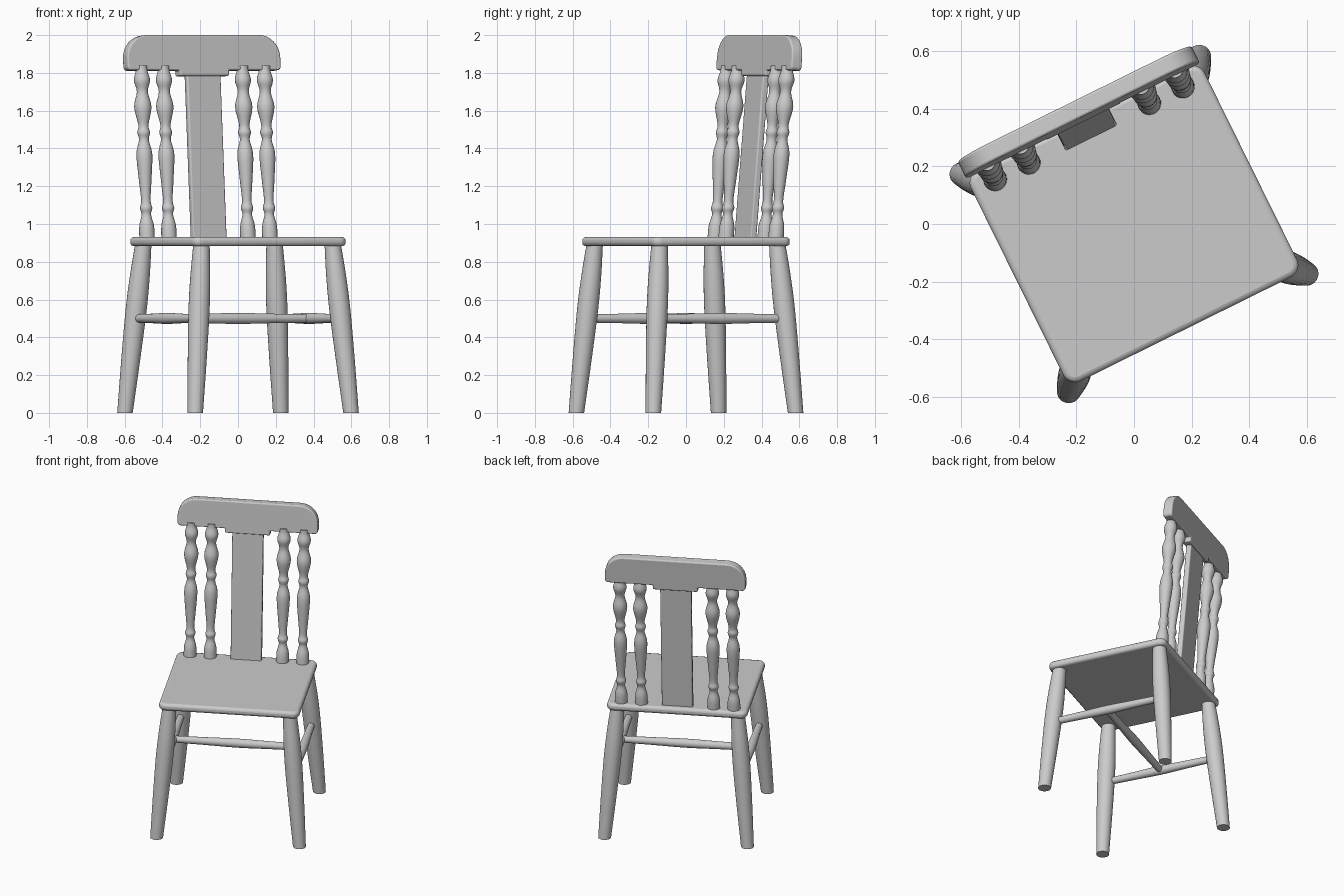
import bpy, bmesh, math
from mathutils import Vector, Matrix

if "Cube" in bpy.data.objects:
    bpy.data.objects.remove(bpy.data.objects["Cube"])

TURN = Matrix.Rotation(math.radians(26.3), 4, 'Z')   # the whole chair is turned
LEAN = math.atan(0.085)                              # backrest lean


def finish(name, bm, matrix=Matrix(), bevel=0):
    bmesh.ops.recalc_face_normals(bm, faces=bm.faces)
    me = bpy.data.meshes.new(name)
    bm.to_mesh(me)
    bm.free()
    ob = bpy.data.objects.new(name, me)
    bpy.context.collection.objects.link(ob)
    ob.matrix_world = TURN @ matrix
    if bevel:
        mod = ob.modifiers.new("rounded_edges", 'BEVEL')
        mod.width, mod.segments = bevel, 3
        mod.limit_method, mod.angle_limit = 'ANGLE', math.radians(40)
    bpy.ops.object.select_all(action='DESELECT')
    ob.select_set(True)
    bpy.context.view_layer.objects.active = ob
    bpy.ops.object.shade_smooth_by_angle(angle=math.radians(35))
    return ob


def smooth_profile(pts, steps=4):
    # Catmull-Rom through (position, radius) points
    p = [Vector(q) for q in [pts[0], *pts, pts[-1]]]
    out = []
    for a, b, c, d in zip(p, p[1:], p[2:], p[3:]):
        for k in range(steps):
            t = k / steps
            out.append(0.5 * (2 * b + (c - a) * t + (2 * a - 5 * b + 4 * c - d) * t * t
                              + (3 * b - a - 3 * c + d) * t ** 3))
    return out + [p[-1]]


def turned(name, start, end, profile, sides=24):
    # lathe-turned bar; end cuts are square to the dominant axis
    start, end = Vector(start), Vector(end)
    span = end - start
    axis = max(range(3), key=lambda i: abs(span[i]))
    bm = bmesh.new()
    rings = []
    for t, r in smooth_profile(profile):
        ring = []
        for k in range(sides):
            a = 2 * math.pi * k / sides
            off = Vector((0, 0, 0))
            off[(axis + 1) % 3] = r * math.cos(a)
            off[(axis + 2) % 3] = r * math.sin(a)
            ring.append(bm.verts.new(start + span * t + off))
        rings.append(ring)
    for lo, hi in zip(rings, rings[1:]):
        for k in range(sides):
            j = (k + 1) % sides
            bm.faces.new((lo[k], lo[j], hi[j], hi[k]))
    bm.faces.new(rings[0])
    bm.faces.new(rings[-1])
    return finish(name, bm)


def rounded_outline(corners, seg=8):
    # polygon of (x, y, corner radius), right-angled corners
    out = []
    n = len(corners)
    for i, (x, y, r) in enumerate(corners):
        p = Vector((x, y))
        if r == 0:
            out.append(p)
            continue
        d0 = (Vector(corners[i - 1][:2]) - p).normalized() * r
        d1 = (Vector(corners[(i + 1) % n][:2]) - p).normalized() * r
        for k in range(seg + 1):
            a = math.pi / 2 * k / seg
            out.append(p + d0 * (1 - math.sin(a)) + d1 * (1 - math.cos(a)))
    return out


def slab(name, outline, thickness, matrix, bevel):
    # extrude an outline symmetrically about its own plane
    bm = bmesh.new()
    face = bm.faces.new([bm.verts.new((p.x, p.y, -thickness / 2)) for p in outline])
    ext = bmesh.ops.extrude_face_region(bm, geom=[face])
    vs = [g for g in ext["geom"] if isinstance(g, bmesh.types.BMVert)]
    bmesh.ops.translate(bm, verts=vs, vec=(0, 0, thickness))
    return finish(name, bm, matrix, bevel)


def rect(w, h, r):
    return rounded_outline([(-w, -h, r), (w, -h, r), (w, h, r), (-w, h, r)])


# Seat
slab("seat", rect(0.452, 0.406, 0.045), 0.048, Matrix.Translation((0, 0, 0.907)), 0.018)

# Legs and side stretchers
LEG = [(0, 0.041), (0.3, 0.05), (0.6, 0.056), (0.8, 0.053), (1, 0.043)]
BAR = [(0, 0.022), (0.25, 0.025), (0.5, 0.029), (0.75, 0.025), (1, 0.022)]
for sx, side in ((-1, "left"), (1, "right")):
    for sy, end in ((-1, "front"), (1, "back")):
        turned(f"{end}_leg_{side}", (sx * 0.46, sy * 0.42, 0),
               (sx * 0.387, sy * 0.347, 0.9), LEG)
    turned(f"side_stretcher_{side}", (sx * 0.42, -0.37, 0.5), (sx * 0.42, 0.37, 0.5), BAR)
turned("cross_stretcher", (-0.415, 0, 0.5), (0.415, 0, 0.5), BAR)

# Turned back spindles, profile given as (height, radius)
Z0, Z1 = 0.91, 1.84
SPINDLE = [(0.91, 0.041), (0.99, 0.039), (1.05, 0.025), (1.085, 0.033), (1.125, 0.025),
           (1.24, 0.034), (1.37, 0.042), (1.445, 0.026), (1.485, 0.034), (1.525, 0.027),
           (1.62, 0.046), (1.70, 0.029), (1.76, 0.043), (1.81, 0.031), (1.84, 0.030)]
prof = [((z - Z0) / (Z1 - Z0), r) for z, r in SPINDLE]
for side, s in (("left", -1), ("right", 1)):
    for kind, u in (("outer", 0.363), ("inner", 0.233)):
        turned(f"{kind}_spindle_{side}", (s * u, 0.351, Z0), (s * u, 0.419, Z1), prof)

# Leaning frame for the flat back parts: outline x across, y up the back
tilt = Matrix.Rotation(math.pi / 2 - LEAN, 4, 'X')

# Central splat
slab("back_splat", rect(0.1, 0.47, 0), 0.036,
     Matrix.Translation((0, 0.388, 1.365)) @ tilt, 0.008)

# Top rail with rounded shoulders and a lower centre tab
W, T, TOP, LOW, TAB = 0.452, 0.145, 0.099, -0.088, -0.118
rail = [(-W, LOW, 0.02), (-T, LOW, 0), (-T, TAB, 0.008), (T, TAB, 0.008), (T, LOW, 0),
        (W, LOW, 0.02), (W, TOP, 0.12), (-W, TOP, 0.12)]
slab("top_rail", rounded_outline(rail), 0.062,
     Matrix.Translation((0, 0.436, 1.9)) @ tilt, 0.012)
